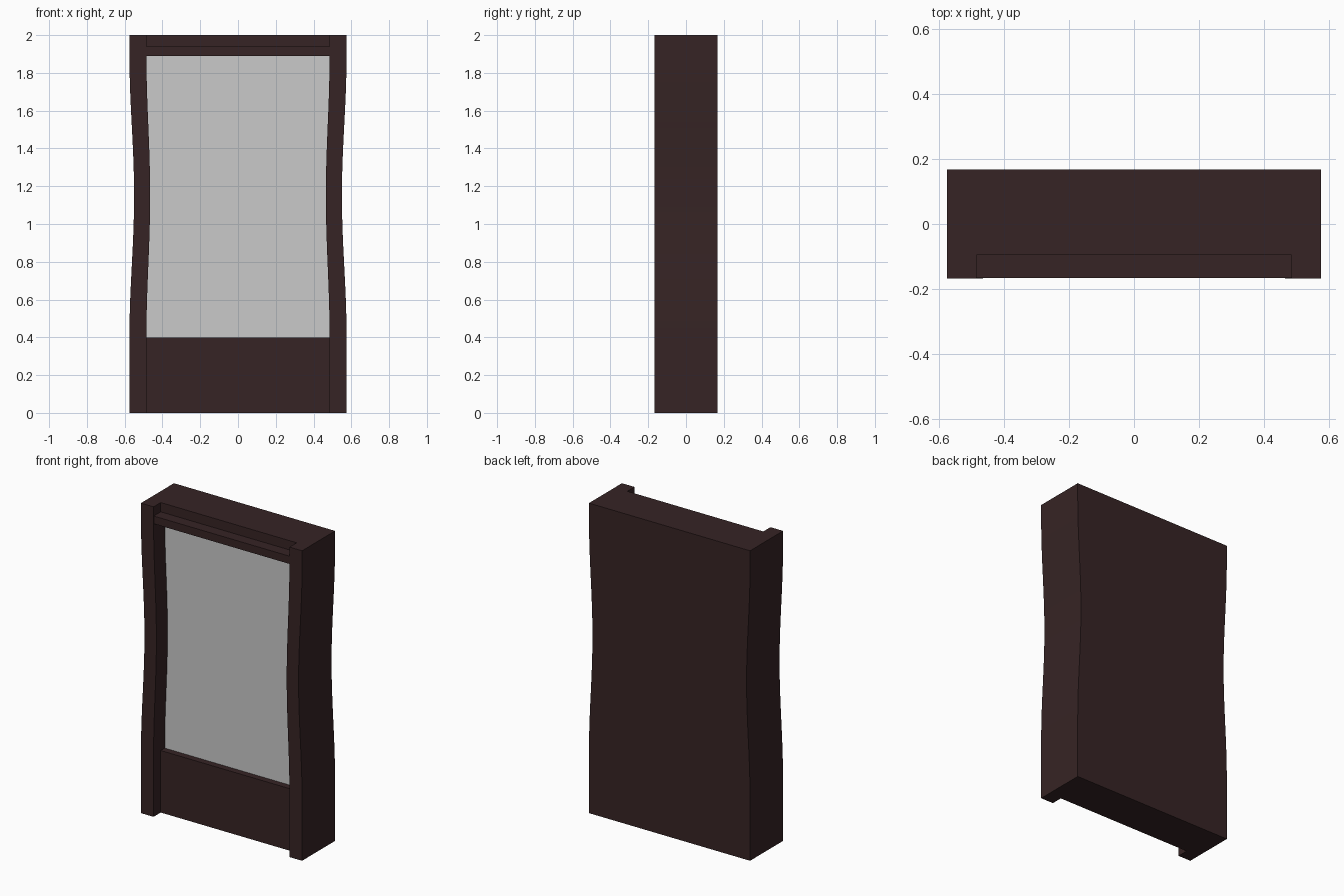
import bpy, bmesh, math

if "Cube" in bpy.data.objects:
    bpy.data.objects.remove(bpy.data.objects["Cube"])

OUT, INN = 0.575, 0.485            # half widths: outer side, inner opening
FRONT, BACK = -0.168, 0.168
PANEL, MIRROR = -0.095, -0.05      # recessed panel face, mirror face


def material(name, rgb):
    m = bpy.data.materials.new(name)
    m.diffuse_color = (*rgb, 1)
    m.use_nodes = True
    m.node_tree.nodes["Principled BSDF"].inputs["Base Color"].default_value = m.diffuse_color
    return m


wood = material("dark_brown_wood", (0.037, 0.0175, 0.018))
glass = material("silver_grey_mirror", (0.59, 0.59, 0.59))


def finish(bm, name, mat):
    bmesh.ops.recalc_face_normals(bm, faces=bm.faces)
    me = bpy.data.meshes.new(name)
    bm.to_mesh(me)
    bm.free()
    me.materials.append(mat)
    ob = bpy.data.objects.new(name, me)
    bpy.context.collection.objects.link(ob)
    return ob


def loft(name, section, heights, mat):
    """Stack the cross-section given by section(z) at every height."""
    bm = bmesh.new()
    rings = [[bm.verts.new((x, y, z)) for x, y in section(z)] for z in heights]
    n = len(rings[0])
    for a, b in zip(rings, rings[1:]):
        for i in range(n):
            j = (i + 1) % n
            bm.faces.new((a[i], a[j], b[j], b[i]))
    bm.faces.new(rings[0])
    bm.faces.new(rings[-1])
    return finish(bm, name, mat)


def box(name, half_w, y0, y1, z0, z1, mat):
    rect = [(-half_w, y0), (half_w, y0), (half_w, y1), (-half_w, y1)]
    return loft(name, lambda z: rect, (z0, z1), mat)


def waist(z):
    """0 at the straight ends, 1 at the narrowest height."""
    t = (z - 1.15) / 0.75
    return 0.5 * (1 + math.cos(math.pi * t)) if abs(t) < 1 else 0.0


def frame_section(z):
    o, i = OUT - 0.025 * waist(z), INN - 0.02 * waist(z)
    return [(-o, FRONT), (-i, FRONT), (-i, MIRROR), (i, MIRROR),
            (i, FRONT), (o, FRONT), (o, BACK), (-o, BACK)]


# Frame: solid back with two waisted side posts
heights = [0.0] + [0.4 + 1.5 * k / 16 for k in range(17)] + [2.0]
frame = loft("waisted_frame", frame_section, heights, wood)
bpy.context.view_layer.objects.active = frame
frame.select_set(True)
bpy.ops.object.shade_smooth_by_angle(angle=math.radians(20))

# Mirror: thin plate following the inner edges of the posts
def mirror_section(z):
    i = INN - 0.02 * waist(z)
    return [(-i, MIRROR - 0.004), (i, MIRROR - 0.004), (i, MIRROR), (-i, MIRROR)]


loft("mirror", mirror_section, heights[1:-1], glass)

# Lower panel, upper panel and the projecting top rail
box("lower_panel", INN, PANEL, MIRROR, 0.0, 0.4, wood)
box("upper_panel", INN, PANEL, MIRROR, 1.94, 2.0, wood)
box("top_rail", INN, FRONT + 0.002, MIRROR, 1.89, 1.94, wood)
